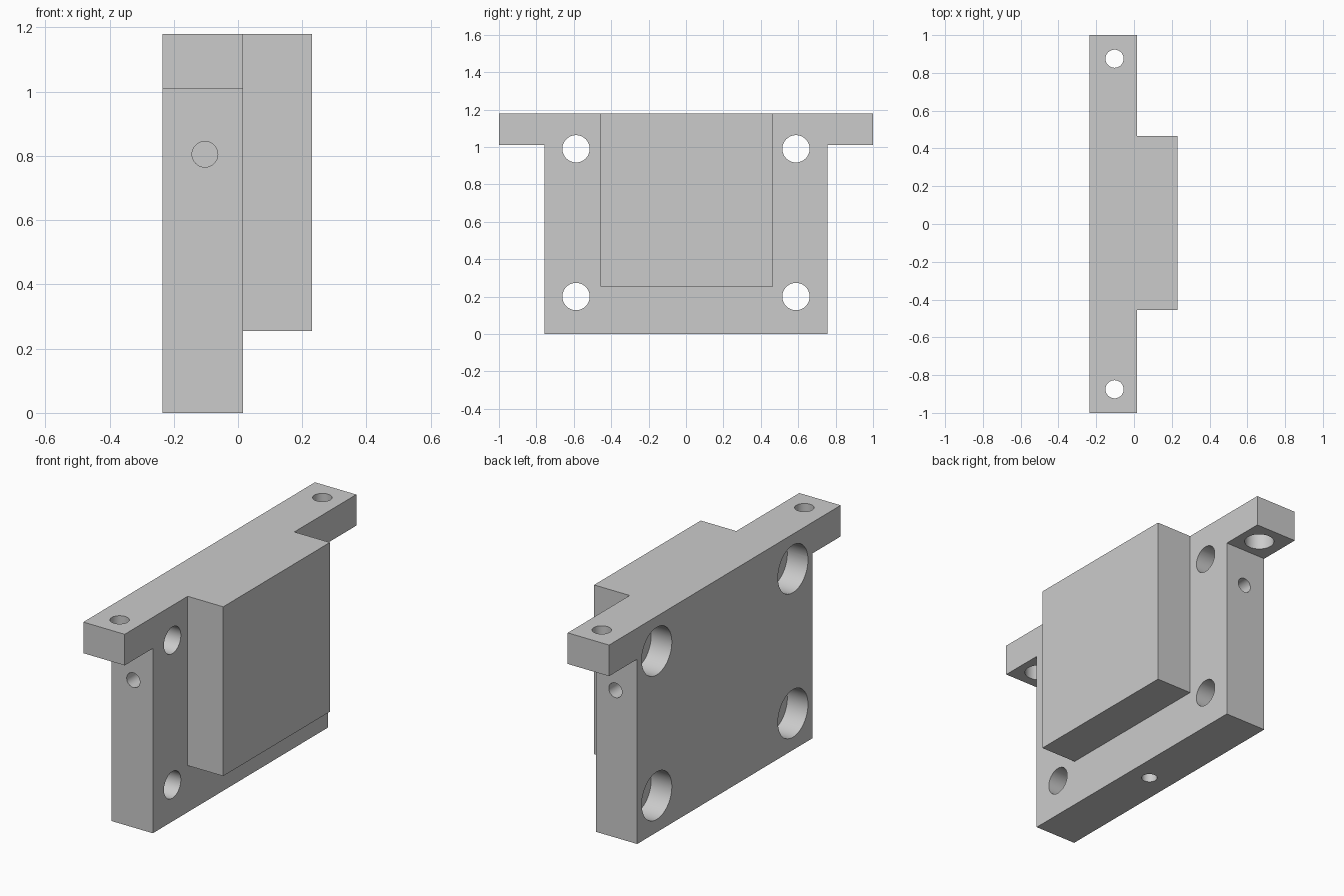
import bpy
import bmesh
from mathutils import Vector

cube = bpy.data.objects.get("Cube")
if cube:
    bpy.data.objects.remove(cube, do_unlink=True)

# Single metal colour
metal = bpy.data.materials.new("light grey metal")
metal.use_nodes = True
grey = (0.6, 0.6, 0.6, 1)
metal.diffuse_color = grey
metal.node_tree.nodes["Principled BSDF"].inputs["Base Color"].default_value = grey

# Key levels: plate back and front, top, hole centre line
BACK, FACE, TOP, MID = -0.235, 0.015, 1.18, -0.103


def make_object(name, bm):
    bmesh.ops.recalc_face_normals(bm, faces=bm.faces)
    mesh = bpy.data.meshes.new(name)
    bm.to_mesh(mesh)
    bm.free()
    mesh.materials.append(metal)
    obj = bpy.data.objects.new(name, mesh)
    bpy.context.collection.objects.link(obj)
    return obj


def extrude_profile(name, points, x0, x1):
    """Extrude a (y, z) outline along x."""
    bm = bmesh.new()
    face = bm.faces.new([bm.verts.new((x0, y, z)) for y, z in points])
    result = bmesh.ops.extrude_face_region(bm, geom=[face])
    verts = [v for v in result["geom"] if isinstance(v, bmesh.types.BMVert)]
    bmesh.ops.translate(bm, verts=verts, vec=(x1 - x0, 0, 0))
    return make_object(name, bm)


def drill(name, start, end, radius):
    """Cylinder cutter between two points."""
    a, b = Vector(start), Vector(end)
    bm = bmesh.new()
    bmesh.ops.create_cone(bm, cap_ends=True, segments=48, radius1=radius,
                          radius2=radius, depth=(b - a).length)
    bm.transform((b - a).to_track_quat("Z", "Y").to_matrix().to_4x4())
    bmesh.ops.translate(bm, verts=bm.verts, vec=(a + b) / 2)
    obj = make_object(name, bm)
    obj.hide_render = True
    return obj


def combine(target, other, operation):
    mod = target.modifiers.new(operation.lower(), "BOOLEAN")
    mod.operation = operation
    mod.solver = "EXACT"
    mod.object = other
    bpy.context.view_layer.objects.active = target
    bpy.ops.object.modifier_apply(modifier=mod.name)
    bpy.data.objects.remove(other, do_unlink=True)


# T-shaped plate with side ears, plus the raised pad on its face
half = [(0.757, 0), (0.757, 1.01), (1, 1.01), (1, TOP)]
outline = half + [(-y, z) for y, z in reversed(half)]
plate = extrude_profile("mounting_plate", outline, BACK, FACE)
pad = extrude_profile("raised_pad", [(-0.456, 0.255), (0.465, 0.255),
                                     (0.465, TOP), (-0.456, TOP)],
                      FACE - 0.05, 0.23)
combine(plate, pad, "UNION")

cutters = []
for s in (-1, 1):
    # Counterbored bolt holes through the plate
    for z in (0.2, 0.99):
        y = s * 0.588
        cutters.append(drill("bolt_hole", (-0.4, y, z), (0.1, y, z), 0.073))
        cutters.append(drill("bolt_counterbore", (-0.4, y, z), (-0.11, y, z), 0.13))
    # Ear holes, counterbored from below
    y = s * 0.875
    cutters.append(drill("ear_hole", (MID, y, 0.9), (MID, y, 1.3), 0.048))
    cutters.append(drill("ear_counterbore", (MID, y, 0.9), (MID, y, 1.095), 0.075))
    # Blind holes in the side edges
    cutters.append(drill("side_hole", (MID, s * 0.85, 0.805),
                         (MID, s * 0.5, 0.805), 0.04))
# Blind hole in the bottom edge
cutters.append(drill("bottom_hole", (MID, 0, -0.1), (MID, 0, 0.25), 0.04))
for cutter in cutters:
    combine(plate, cutter, "DIFFERENCE")

# Smooth hole walls, crisp edges
bpy.ops.object.select_all(action="DESELECT")
plate.select_set(True)
bpy.context.view_layer.objects.active = plate
bpy.ops.object.shade_smooth_by_angle()
